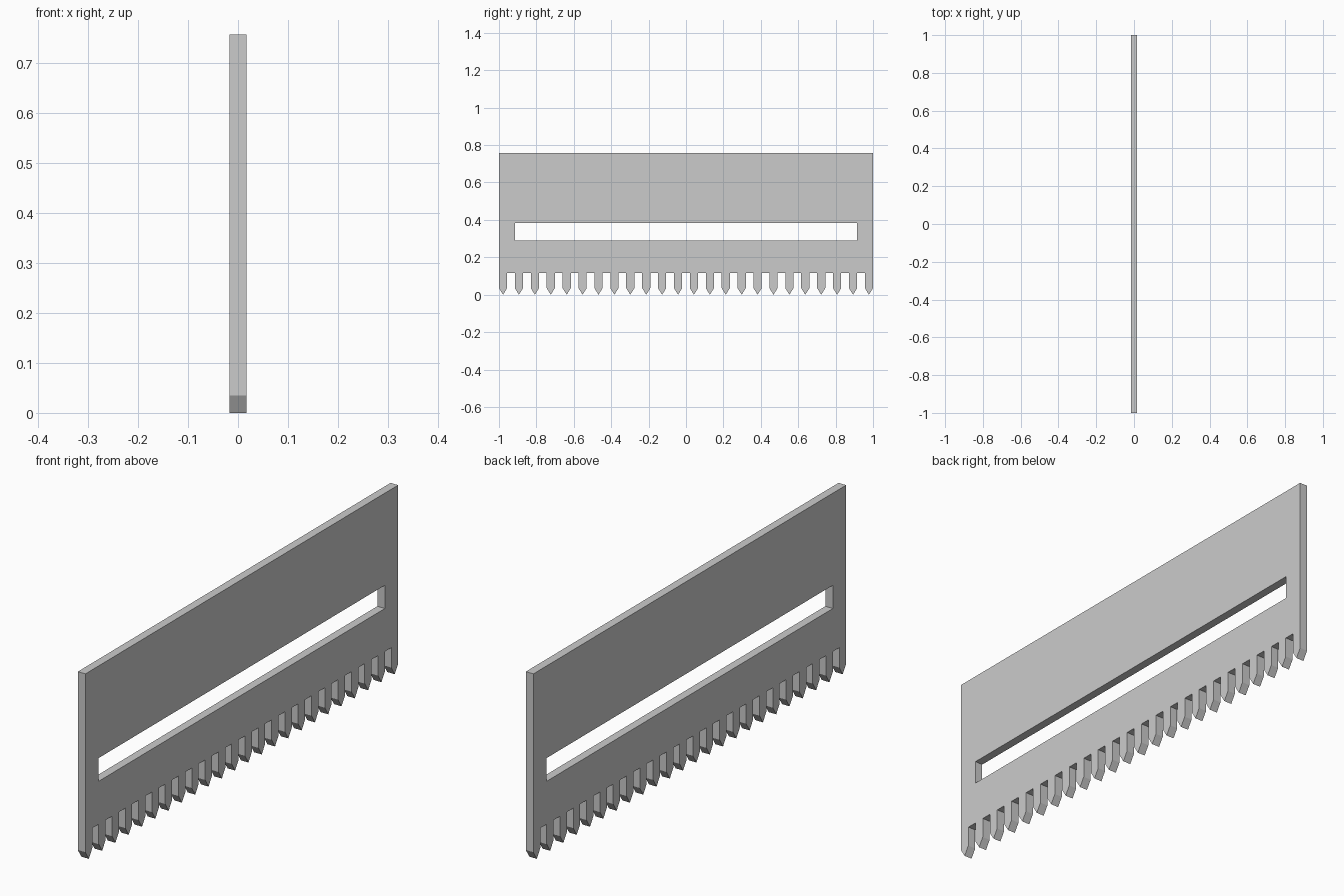
import bpy
from math import radians

if "Cube" in bpy.data.objects:
    bpy.data.objects.remove(bpy.data.objects["Cube"])

TEETH = 24
TOOTH_W = 0.0436
PITCH = (2.0 - TOOTH_W) / (TEETH - 1)
TOP, ROOT, SHOULDER = 0.757, 0.116, 0.035
HALF_THICK = 0.017


def add_loop(curve, points):
    spline = curve.splines.new('POLY')
    spline.points.add(len(points) - 1)
    for p, (y, z) in zip(spline.points, points):
        p.co = (y, z, 0, 1)
    spline.use_cyclic_u = True


# Outer outline: straight back, then pointed teeth along the lower edge
outline = [(1, TOP), (-1, TOP)]
for i in range(TEETH):
    a = -1 + i * PITCH
    b = a + TOOTH_W
    tooth = [(a, SHOULDER), ((a + b) / 2, 0), (b, SHOULDER)]
    if i > 0:
        tooth.insert(0, (a, ROOT))
    if i < TEETH - 1:
        tooth.append((b, ROOT))
    outline += tooth

profile = bpy.data.curves.new("comb_plate_profile", 'CURVE')
profile.dimensions = '2D'
profile.fill_mode = 'BOTH'
profile.extrude = HALF_THICK
add_loop(profile, outline)

# Long slot through the plate
S, Z0, Z1 = 0.915, 0.29, 0.384
add_loop(profile, [(-S, Z0), (S, Z0), (S, Z1), (-S, Z1)])

# Stand the profile up in the YZ plane and turn it into a mesh
plate = bpy.data.objects.new("toothed_plate", profile)
bpy.context.collection.objects.link(plate)
plate.rotation_euler = (radians(90), 0, radians(90))
bpy.context.view_layer.objects.active = plate
plate.select_set(True)
bpy.ops.object.convert(target='MESH')
bpy.ops.object.transform_apply(location=False, rotation=True, scale=False)
bpy.ops.object.shade_flat()
